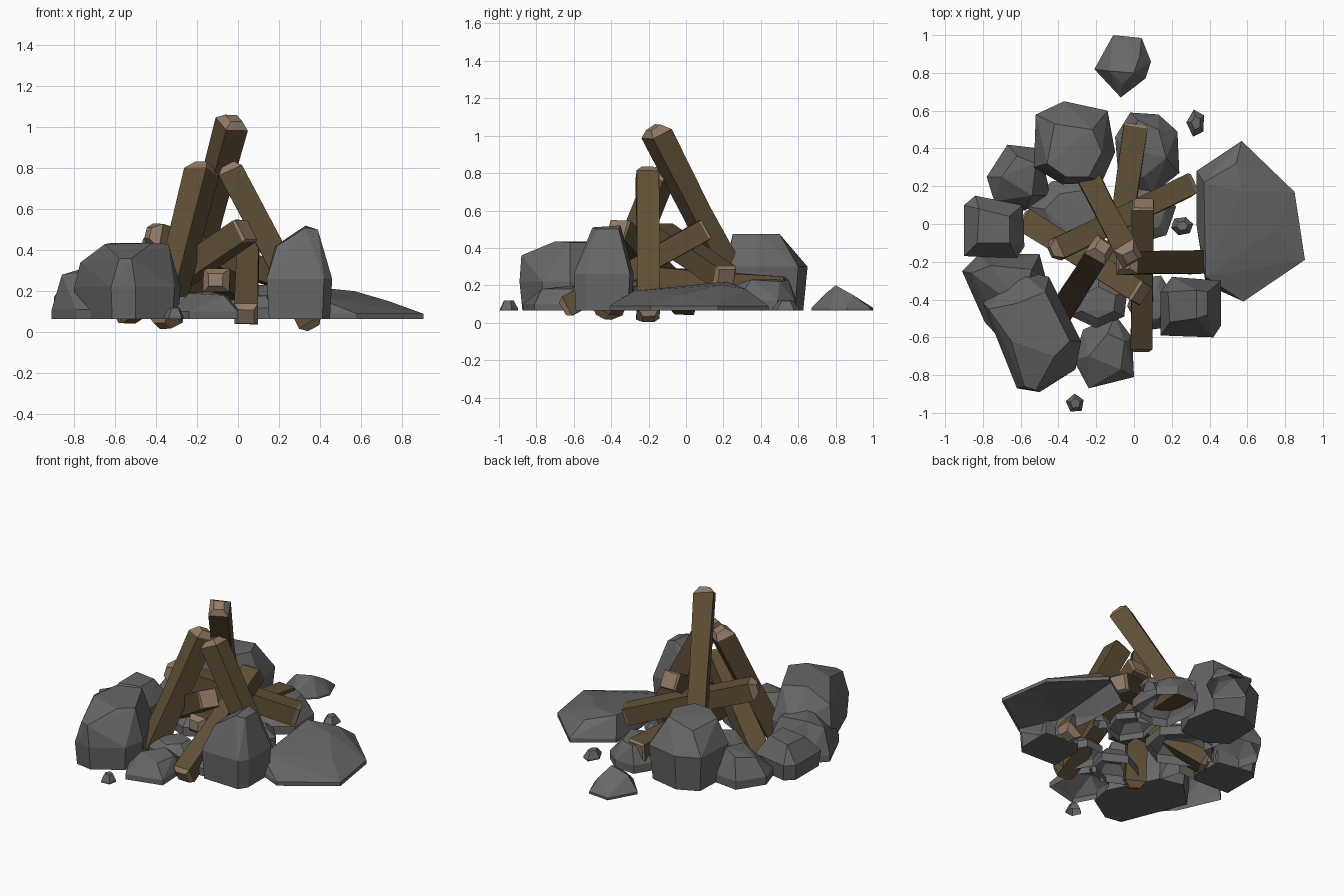
import bpy, bmesh, math, random
from mathutils import Vector

random.seed(4)
GROUND = 0.065


def material(name, rgb):
    m = bpy.data.materials.new(name)
    m.diffuse_color = (*rgb, 1)
    return m


STONE = material("grey_stone", (0.135, 0.135, 0.135))
BARK = material("brown_bark", (0.115, 0.078, 0.037))
CUT = material("pale_cut_wood", (0.29, 0.195, 0.135))


def finish(name, bm, mats):
    me = bpy.data.meshes.new(name)
    bm.to_mesh(me)
    bm.free()
    for m in mats:
        me.materials.append(m)
    ob = bpy.data.objects.new(name, me)
    bpy.context.collection.objects.link(ob)
    return ob


def rock(name, outline, mid, tops, base=0.95, hollow=False):
    """Faceted boulder: flat base, widest ring at height mid, a few top corners."""
    c = sum((Vector(p) for p in outline), Vector((0, 0))) / len(outline)
    pts = [Vector((*p, mid)) for p in outline] + [Vector(t) for t in tops]
    pts += [Vector((*(c + (Vector(p) - c) * base), GROUND)) for p in outline]
    bm = bmesh.new()
    for p in pts:
        bm.verts.new(p)
    bmesh.ops.convex_hull(bm, input=bm.verts[:])
    loose = [v for v in bm.verts if not v.link_faces]
    bmesh.ops.delete(bm, geom=loose, context='VERTS')
    bmesh.ops.recalc_face_normals(bm, faces=bm.faces[:])
    if hollow:  # stones left open underneath
        under = [f for f in bm.faces if f.normal.z < -0.95]
        bmesh.ops.delete(bm, geom=under, context='FACES')
    finish(name, bm, [STONE])


def round_rock(name, x, y, rx, ry, top, n=7, rot=0.0, flat=0.6, mid=0.45, hollow=True):
    """Boulder from a jittered ellipse with a slightly tilted smaller top."""
    ring, tops = [], []
    for i in range(n):
        a = rot + math.tau * i / n
        k = random.uniform(0.93, 1.07)
        dx, dy = rx * k * math.cos(a), ry * k * math.sin(a)
        ring.append((x + dx, y + dy))
        tops.append((x + dx * flat, y + dy * flat, top - random.uniform(0, 0.15) * (top - GROUND)))
    rock(name, ring, GROUND + mid * (top - GROUND), tops, 1.0, hollow)


def log(name, a, b, w=0.118, h=0.118, caps=(0.04, 0.04)):
    """Squared log with pale ends; w level width, h depth, caps the taper length at each end."""
    a, b = Vector(a), Vector(b)
    d = (b - a).normalized()
    side = d.cross(Vector((0, 0, 1))).normalized()
    up = side.cross(d)
    L = (b - a).length
    ca, cb = caps
    bm = bmesh.new()
    rings = []
    stations = ((0, 1 - 12 * ca), (ca, 1.0), (L * 0.5, 0.96), (L - cb, 1.0), (L, 1 - 12 * cb))
    for t, s in stations:
        ring = []
        for sx, sy in ((1, 1), (-1, 1), (-1, -1), (1, -1)):
            k = 0.5 * s * random.uniform(0.94, 1.06)
            slide = random.uniform(-0.3, 0.3) * min(caps) if s == 1.0 else 0
            ring.append(bm.verts.new(a + d * (t + slide) + side * sx * w * k + up * sy * h * k))
        rings.append(ring)
    for j in range(4):
        for i in range(4):
            k = (i + 1) % 4
            f = bm.faces.new((rings[j][i], rings[j][k], rings[j + 1][k], rings[j + 1][i]))
            f.material_index = 1 if j in (0, 3) else 0
    for r in (rings[0], rings[-1]):
        bm.faces.new(r).material_index = 1
    bmesh.ops.recalc_face_normals(bm, faces=bm.faces[:])
    finish(name, bm, [BARK, CUT])


# Leaning logs of the pyramid
log("tall_back_log", (-0.265, 0.29, 0.15), (-0.02, -0.175, 1.045), 0.122, 0.122)
log("left_leaning_log", (-0.37, -0.44, 0.03), (-0.165, -0.12, 0.82), 0.125, 0.125)
log("right_leaning_log", (0.37, -0.20, 0.02), (-0.05, -0.205, 0.82), 0.125, 0.125)
# Lower crossing logs
log("front_log", (0.04, -0.66, 0.075), (0.05, 0.11, 0.50), caps=(0.03, 0.01))
log("crossing_log_left", (-0.58, 0.02, 0.08), (0.04, -0.37, 0.50), 0.125, 0.125, caps=(0.03, 0.012))
log("crossing_log_right", (0.31, 0.215, 0.24), (-0.44, -0.15, 0.485), caps=(0.02, 0.045))
log("lying_log", (0.01, 0.525, 0.19), (-0.11, -0.32, 0.255), 0.125, 0.11, caps=(0.012, 0.035))

# Large boulders with drawn outlines
rock("flat_right_boulder",
     [(0.33, 0.28), (0.57, 0.44), (0.85, 0.17), (0.905, -0.19), (0.58, -0.41), (0.38, -0.32), (0.33, 0)],
     0.09, [(0.38, -0.28, 0.17), (0.37, 0.22, 0.22), (0.54, 0.32, 0.18), (0.57, 0.17, 0.2), (0.74, -0.04, 0.15)],
     1.0, True)
rock("front_left_boulder",
     [(-0.80, -0.42), (-0.62, -0.24), (-0.45, -0.28), (-0.28, -0.62), (-0.31, -0.77), (-0.5, -0.89), (-0.62, -0.87)],
     0.22, [(-0.65, -0.62, 0.43), (-0.62, -0.42, 0.435), (-0.47, -0.36, 0.43), (-0.34, -0.62, 0.43),
            (-0.42, -0.7, 0.435), (-0.52, -0.88, 0.36), (-0.58, -0.86, 0.36), (-0.77, -0.45, 0.34)])
rock("left_low_boulder",
     [(-0.91, -0.25), (-0.82, -0.16), (-0.5, -0.16), (-0.45, -0.35), (-0.66, -0.66), (-0.79, -0.52)],
     0.11, [(-0.86, -0.26, 0.28), (-0.76, -0.22, 0.31), (-0.54, -0.24, 0.28), (-0.6, -0.45, 0.31)], 1.0, True)
rock("front_right_boulder",
     [(0.14, -0.59), (0.42, -0.60), (0.46, -0.54), (0.46, -0.30), (0.20, -0.28), (0.14, -0.36)],
     0.26, [(0.18, -0.36, 0.42), (0.19, -0.52, 0.42), (0.33, -0.5, 0.51), (0.39, -0.48, 0.50),
            (0.39, -0.36, 0.50), (0.33, -0.35, 0.52)], 0.93)
rock("back_left_boulder",
     [(-0.53, 0.30), (-0.52, 0.58), (-0.37, 0.65), (-0.14, 0.60), (-0.10, 0.38), (-0.17, 0.22), (-0.38, 0.21)],
     0.3, [(-0.46, 0.32, 0.46), (-0.42, 0.53, 0.44), (-0.22, 0.50, 0.475), (-0.17, 0.38, 0.475),
           (-0.24, 0.25, 0.475), (-0.36, 0.25, 0.47)], 0.9)
rock("left_boulder",
     [(-0.90, -0.17), (-0.62, -0.18), (-0.58, -0.12), (-0.59, 0.10), (-0.84, 0.15), (-0.90, 0.10)],
     0.17, [(-0.83, -0.10, 0.27), (-0.66, -0.10, 0.29), (-0.66, 0.04, 0.29), (-0.82, 0.08, 0.28)], 0.93)

# Medium stones around and under the logs
rock("back_left_stone",
     [(-0.78, 0.25), (-0.67, 0.42), (-0.50, 0.40), (-0.44, 0.15), (-0.58, 0.07), (-0.74, 0.12)],
     0.12, [(-0.70, 0.25, 0.23), (-0.62, 0.36, 0.25), (-0.52, 0.32, 0.28), (-0.54, 0.15, 0.25)], 1.0, True)
rock("back_stone",
     [(-0.10, 0.46), (-0.02, 0.59), (0.13, 0.58), (0.23, 0.49), (0.24, 0.27), (0.10, 0.16), (-0.08, 0.22)],
     0.12, [(-0.04, 0.40, 0.23), (0.02, 0.55, 0.23), (0.13, 0.5, 0.22), (0.17, 0.35, 0.23), (0.05, 0.25, 0.2)],
     1.0, True)
rock("front_stone",
     [(-0.32, -0.72), (-0.24, -0.87), (0.0, -0.81), (-0.01, -0.60), (-0.10, -0.48), (-0.27, -0.56)],
     0.1, [(-0.24, -0.70, 0.19), (-0.14, -0.58, 0.2), (-0.05, -0.62, 0.18), (-0.07, -0.77, 0.18)], 1.0, True)
round_rock("inner_left_stone", -0.33, 0.06, 0.23, 0.20, 0.20, 7, 0.3)
round_rock("inner_right_stone", 0.08, 0.06, 0.14, 0.16, 0.16, 6, 0.2)
round_rock("inner_front_stone", -0.19, -0.42, 0.17, 0.14, 0.19, 6, 0.5)
round_rock("inner_front_right_stone", 0.09, -0.42, 0.13, 0.16, 0.18, 6, 0.1)

# Outlying pebbles
rock("back_pebble",
     [(-0.21, 0.82), (-0.11, 1.0), (0.04, 0.985), (0.09, 0.86), (0.06, 0.77), (-0.07, 0.67)],
     0.08, [(-0.13, 0.81, 0.17), (-0.06, 0.74, 0.15), (0.0, 0.80, 0.20), (0.03, 0.89, 0.15)], 1.0, True)
round_rock("back_right_pebble", 0.33, 0.535, 0.05, 0.075, 0.125, 5, 0.6, 0.5, 0.2)
round_rock("inner_pebble", 0.255, -0.01, 0.06, 0.05, 0.125, 6, 0.2, 0.5, 0.2)
round_rock("front_pebble", -0.31, -0.95, 0.05, 0.05, 0.12, 5, 0.4, 0.55, 0.2)
